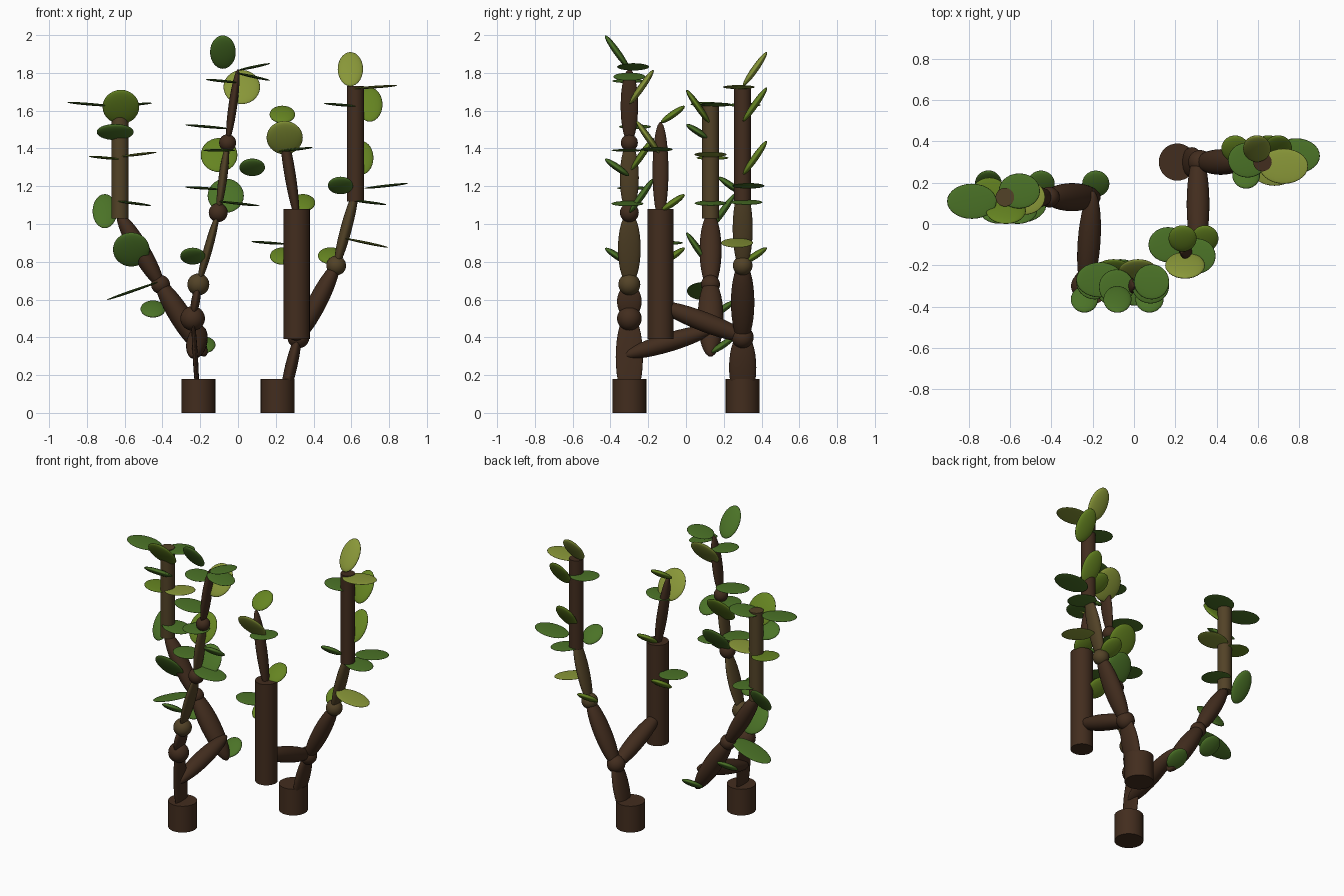
import bpy
from mathutils import Vector, Matrix


def material(name, rgb):
    m = bpy.data.materials.new(name)
    m.diffuse_color = (*rgb, 1)
    return m


BARK = material("bark", (0.055, 0.026, 0.013))
MOSSY = material("mossy_bark", (0.085, 0.055, 0.02))
GREENS = [material("leaf_green", (0.07, 0.17, 0.02)),
          material("leaf_bright", (0.13, 0.23, 0.015)),
          material("leaf_olive", (0.25, 0.31, 0.04))]


def finish(name, mat):
    ob = bpy.context.object
    ob.name = name
    ob.data.materials.append(mat)
    bpy.ops.object.shade_smooth_by_angle()
    return ob


def ellipsoid(name, centre, u, v, w, mat):
    """Sphere stretched along three half-axis vectors."""
    bpy.ops.mesh.primitive_uv_sphere_add(segments=28, ring_count=16, radius=1)
    ob = finish(name, mat)
    basis = Matrix((u, v, w)).transposed().to_4x4()
    ob.data.transform(Matrix.Translation(centre) @ basis)


def limb(name, a, b, thin, wide, mat=BARK):
    """Spindle from a to b; 'wide' is the half-width across the branch plane."""
    a, b = Vector(a), Vector(b)
    w = (b - a) / 2
    side = Vector((0, 1, 0)) if abs(w.y) < abs(w.z) else Vector((1, 0, 0))
    v = side - w * (side.dot(w) / w.length_squared)
    v.normalize()
    u = v.cross(w).normalized()
    ellipsoid(name, (a + b) / 2, u * thin, v * wide, w, mat)


def knot(name, c, r, mat=BARK):
    ellipsoid(name, Vector(c), Vector((r, 0, 0)), Vector((0, r, 0)), Vector((0, 0, r)), mat)


def post(name, x, y, z0, z1, r, mat=BARK):
    bpy.ops.mesh.primitive_cylinder_add(vertices=32, radius=r, depth=z1 - z0,
                                        location=(x, y, (z0 + z1) / 2))
    finish(name, mat)


def paddles(name, y, rows):
    """Tilted leaves: x, z, half-width, half-height, side (+1 back / -1 front), green."""
    for x, z, hx, hz, s, g in rows:
        u, v = Vector((hx, 0, 0)), Vector((0, s * 0.063, hz))
        ellipsoid(name, Vector((x, y + s * 0.065, z)), u, v,
                  u.cross(v).normalized() * 0.018, GREENS[g])


def blades(name, y, rows):
    """Level leaves: x, y offset, z, half-length, rise along x, green."""
    for x, dy, z, hx, rise, g in rows:
        u, v = Vector((hx, 0, rise)), Vector((0, 0.085, 0))
        ellipsoid(name, Vector((x, y + dy, z)), u, v,
                  u.cross(v).normalized() * 0.007, GREENS[g])


# Left plant: foot and slender front stem
yf = -0.30
post("left_foot", -0.21, yf, 0, 0.18, 0.09)
limb("left_stem", (-0.212, yf, 0.06), (-0.24, yf, 0.53), 0.014, 0.072)
path = [(-0.24, yf, 0.50), (-0.21, yf, 0.68), (-0.105, yf, 1.06),
        (-0.055, yf, 1.43), (0.0, yf, 1.82)]
for p, r, m in zip(path, (0.065, 0.058, 0.05, 0.045), (BARK, MOSSY, BARK, BARK)):
    knot("left_front_knot", p, r, m)
for a, b, w, m in zip(path, path[1:], (0.065, 0.06, 0.05, 0.046), (BARK, MOSSY, MOSSY, BARK)):
    limb("left_front_limb", a, b, 0.023, w, m)

# Left plant: rear branch
yr = 0.13
limb("left_cross_limb", (-0.235, -0.335, 0.30), (-0.2, 0.16, 0.45), 0.05, 0.055)
limb("left_rear_limb", (-0.17, yr, 0.30), (-0.43, yr, 0.71), 0.058, 0.068)
knot("left_rear_knot", (-0.41, yr, 0.68), 0.05)
limb("left_rear_limb", (-0.40, yr, 0.66), (-0.635, yr, 1.06), 0.05, 0.058)
post("left_rear_post", -0.625, yr, 1.03, 1.64, 0.045, MOSSY)

# Right plant: foot and rear branch
yb = 0.30
post("right_foot", 0.21, yb, 0, 0.18, 0.09)
limb("right_stem", (0.235, yb, 0.05), (0.325, yb, 0.43), 0.032, 0.072)
knot("right_knot", (0.32, yb, 0.40), 0.058)
limb("right_rear_limb", (0.31, yb, 0.37), (0.53, yb, 0.80), 0.05, 0.062)
knot("right_rear_knot", (0.52, yb, 0.78), 0.052, MOSSY)
limb("right_rear_limb", (0.515, yb, 0.76), (0.63, yb, 1.19), 0.03, 0.053, MOSSY)
post("right_rear_post", 0.622, yb, 1.12, 1.73, 0.045)

# Right plant: front branch
ym = -0.135
limb("right_cross_limb", (0.31, 0.35, 0.385), (0.31, -0.16, 0.58), 0.052, 0.055)
post("right_front_post", 0.31, ym, 0.39, 1.08, 0.07)
limb("right_front_limb", (0.315, ym, 1.02), (0.23, ym, 1.54), 0.03, 0.042)

# Leaves on each branch
paddles("left_front_leaf", yf, [
    (-0.08, 1.91, 0.068, 0.088, -1, 0), (0.02, 1.725, 0.097, 0.09, 1, 2),
    (-0.10, 1.365, 0.097, 0.09, 1, 1), (0.075, 1.30, 0.068, 0.044, -1, 0),
    (-0.065, 1.15, 0.096, 0.09, 1, 0), (-0.24, 0.83, 0.066, 0.042, -1, 0)])
blades("left_front_blade", yf, [
    (0.085, 0.02, 1.832, 0.085, 0.018, 0), (-0.085, -0.005, 1.757, 0.085, -0.008, 0),
    (0.08, 0.0, 1.78, 0.09, -0.02, 0), (-0.165, 0.03, 1.515, 0.115, -0.01, 0),
    (-0.10, -0.01, 1.39, 0.085, 0.0, 0), (-0.19, 0.02, 1.19, 0.09, -0.006, 0),
    (0.005, -0.01, 1.108, 0.11, -0.012, 0)])
paddles("left_rear_leaf", yr, [
    (-0.62, 1.62, 0.097, 0.09, -1, 1), (-0.65, 1.487, 0.098, 0.04, -1, 0),
    (-0.705, 1.068, 0.065, 0.09, 1, 0), (-0.565, 0.865, 0.097, 0.09, -1, 0),
    (-0.45, 0.55, 0.066, 0.043, 1, 0), (-0.185, 0.36, 0.066, 0.043, 1, 0)])
blades("left_rear_blade", yr, [
    (-0.785, -0.02, 1.634, 0.12, -0.01, 0), (-0.555, 0.03, 1.632, 0.1, 0.008, 0),
    (-0.70, 0.01, 1.35, 0.09, -0.008, 1), (-0.53, 0.0, 1.368, 0.1, 0.012, 2),
    (-0.555, 0.0, 1.11, 0.095, -0.012, 0), (-0.56, -0.04, 0.645, 0.135, 0.047, 0)])
paddles("right_rear_leaf", yb, [
    (0.595, 1.82, 0.067, 0.09, 1, 2), (0.698, 1.632, 0.067, 0.09, 1, 1),
    (0.65, 1.35, 0.067, 0.09, 1, 1), (0.543, 1.204, 0.067, 0.044, -1, 0),
    (0.49, 0.832, 0.067, 0.042, 1, 1)])
blades("right_rear_blade", yb, [
    (0.725, -0.02, 1.725, 0.118, 0.008, 2), (0.55, 0.01, 1.63, 0.095, -0.008, 0),
    (0.785, 0.03, 1.202, 0.115, 0.013, 0), (0.69, 0.02, 1.115, 0.095, -0.012, 0),
    (0.68, -0.03, 0.9, 0.115, -0.024, 2)])
paddles("right_front_leaf", ym, [
    (0.235, 1.58, 0.068, 0.044, 1, 1), (0.247, 1.457, 0.096, 0.088, -1, 2),
    (0.343, 1.112, 0.066, 0.044, 1, 1), (0.235, 0.83, 0.066, 0.043, 1, 1)])
blades("right_front_blade", ym, [
    (0.305, -0.02, 1.395, 0.09, 0.01, 0), (0.165, 0.035, 0.9, 0.095, -0.007, 0)])
